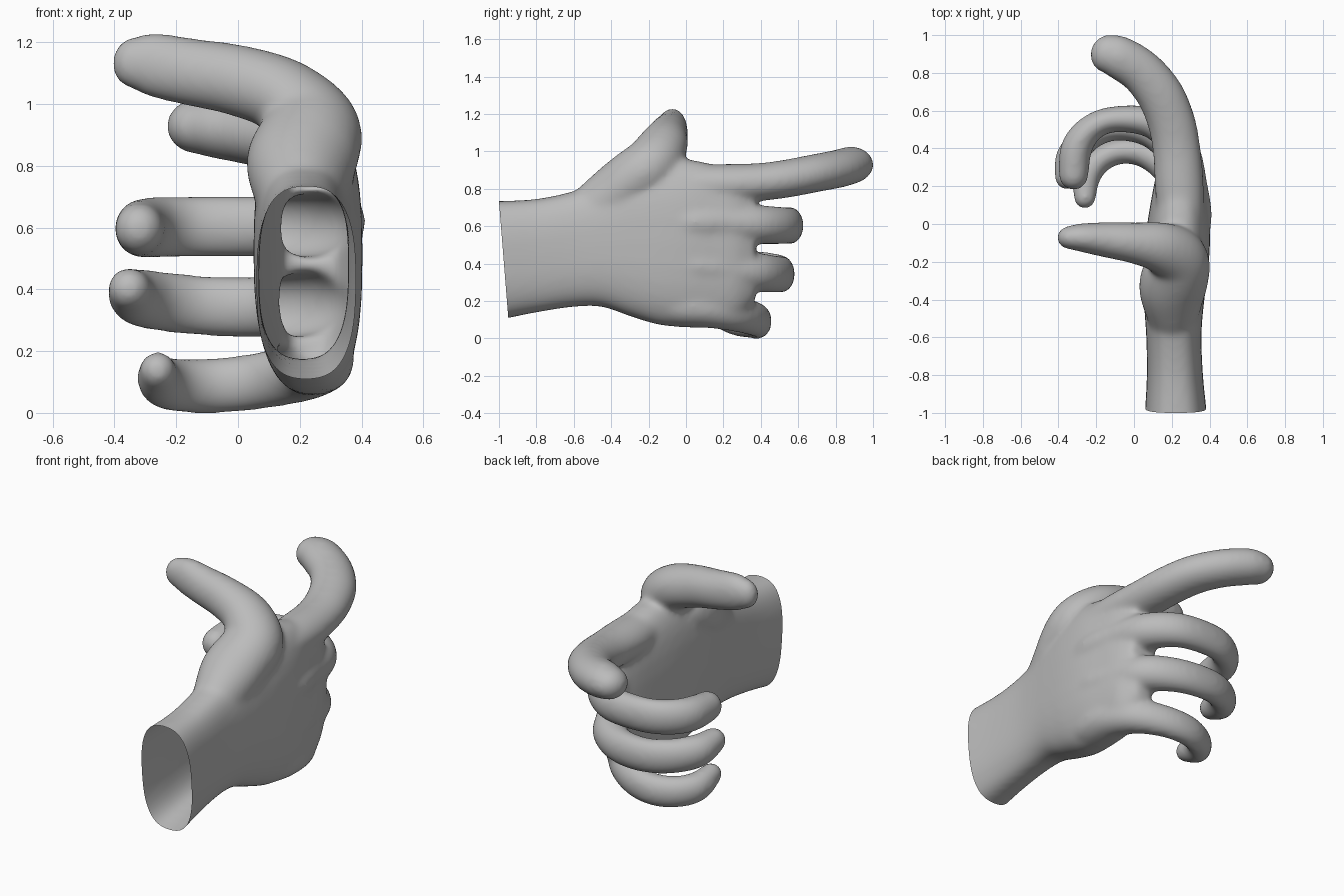
import bpy, bmesh, math
from mathutils import Vector

if "Cube" in bpy.data.objects:
    bpy.data.objects.remove(bpy.data.objects["Cube"])

SIDES = 32
STEPS = 6


def smooth_path(rows):
    """Catmull-Rom interpolation through rows of numbers."""
    p = [rows[0]] + rows + [rows[-1]]
    out = []
    for i in range(1, len(p) - 2):
        for s in range(STEPS):
            t = s / STEPS
            out.append([0.5 * (2 * b + (c - a) * t + (2 * a - 5 * b + 4 * c - d) * t * t
                               + (3 * b - a - 3 * c + d) * t ** 3)
                        for a, b, c, d in zip(*p[i - 1:i + 3])])
    return out + [list(rows[-1])]


def skin(bm, rings):
    """Join rings of points into a closed tube."""
    loops = [[bm.verts.new(p) for p in r] for r in rings]
    for a, b in zip(loops, loops[1:]):
        for i in range(SIDES):
            j = (i + 1) % SIDES
            bm.faces.new((a[i], a[j], b[j], b[i]))
    bm.faces.new(loops[0][::-1])
    bm.faces.new(loops[-1])


def digit(bm, rows):
    """Oval tube: rows are x, y, z, sideways radius, upright radius; round tip."""
    path = smooth_path(rows)
    rings = []

    def ring(c, t, rs, ru):
        side = t.cross(Vector((0, 0, 1))).normalized()
        up = side.cross(t).normalized()
        rings.append([c + side * rs * math.cos(2 * math.pi * k / SIDES)
                      + up * ru * math.sin(2 * math.pi * k / SIDES) for k in range(SIDES)])

    for i, r in enumerate(path):
        a, b = path[max(i - 1, 0)], path[min(i + 1, len(path) - 1)]
        t = (Vector(b[:3]) - Vector(a[:3])).normalized()
        ring(Vector(r[:3]), t, r[3], r[4])
    end, rs, ru = Vector(r[:3]), r[3], r[4]
    for k in range(1, 7):
        a = k / 6.5 * math.pi / 2
        ring(end + t * math.sin(a) * (rs + ru) / 2, t, rs * math.cos(a), ru * math.cos(a))
    skin(bm, rings)


def palm(bm, rows):
    """Rounded-box loft: rows are y, x min, x max, z min, z max."""
    rings = []
    for y, x0, x1, z0, z1 in smooth_path(rows):
        ring = []
        for k in range(SIDES):
            a = 2 * math.pi * k / SIDES
            c, s = math.cos(a), math.sin(a)
            ring.append(((x0 + x1) / 2 + (x1 - x0) / 2 * math.copysign(abs(c) ** 0.75, c), y,
                         (z0 + z1) / 2 + (z1 - z0) / 2 * math.copysign(abs(s) ** 0.75, s)))
        rings.append(ring)
    skin(bm, rings)


bm = bmesh.new()
# wrist and palm
palm(bm, [(-1.08, .055, .39, .09, .74), (-1, .058, .385, .1, .737), (-.8, .068, .365, .14, .748),
          (-.6, .065, .357, .17, .79), (-.45, .055, .367, .17, .85), (-.3, .05, .385, .12, .93),
          (-.15, .055, .4, .075, .96), (0, .07, .402, .06, .96), (.15, .095, .385, .06, .93),
          (.27, .12, .365, .1, .88), (.37, .15, .32, .2, .8)])
# thumb
digit(bm, [(.21, -.62, .6, .1, .12), (.205, -.48, .69, .14, .15), (.205, -.33, .81, .18, .16),
           (.235, -.195, .92, .163, .155), (.15, -.128, 1.025, .138, .125),
           (0, -.1, 1.078, .11, .116), (-.15, -.083, 1.105, .094, .11),
           (-.28, -.072, 1.13, .076, .104), (-.335, -.072, 1.135, .064, .085)])
# index finger
digit(bm, [(.25, 0, .82, .12, .11), (.24, .2, .825, .13, .11), (.225, .4, .838, .127, .102),
           (.195, .55, .858, .127, .102), (.135, .69, .885, .125, .102), (.035, .81, .908, .119, .102),
           (-.08, .882, .928, .115, .1), (-.135, .9, .93, .104, .09)])
# middle finger
digit(bm, [(.27, -.15, .62, .1, .09), (.28, .03, .62, .133, .11), (.275, .2, .62, .115, .107),
           (.235, .4, .61, .105, .104), (.11, .53, .605, .084, .1), (-.1, .555, .605, .069, .1),
           (-.23, .505, .603, .073, .1), (-.305, .4, .6, .084, .098), (-.32, .26, .598, .08, .084)])
# ring finger
digit(bm, [(.265, -.15, .4, .1, .09), (.273, .03, .39, .13, .11), (.267, .2, .375, .112, .107),
           (.22, .38, .355, .1, .104), (.08, .487, .345, .08, .1), (-.1, .51, .348, .069, .098),
           (-.24, .46, .362, .073, .098), (-.33, .36, .378, .082, .092), (-.352, .25, .403, .07, .07)])
# little finger
digit(bm, [(.25, -.2, .2, .08, .08), (.258, -.05, .18, .11, .11), (.26, .1, .165, .11, .105),
           (.21, .26, .138, .094, .1), (.08, .363, .107, .077, .093), (-.06, .388, .091, .069, .091),
           (-.18, .34, .09, .069, .088), (-.25, .25, .105, .073, .083), (-.26, .14, .14, .06, .062)])
bmesh.ops.recalc_face_normals(bm, faces=bm.faces)

mesh = bpy.data.meshes.new("hand")
bm.to_mesh(mesh)
bm.free()
hand = bpy.data.objects.new("hand", mesh)
bpy.context.collection.objects.link(hand)

# fuse the digits with the palm and soften the joins
remesh = hand.modifiers.new("fuse", 'REMESH')
remesh.mode = 'VOXEL'
remesh.voxel_size = 0.0125
soften = hand.modifiers.new("soften", 'SMOOTH')
soften.factor = 0.5
soften.iterations = 28
fused = bpy.data.meshes.new_from_object(
    hand.evaluated_get(bpy.context.evaluated_depsgraph_get()))
hand.modifiers.clear()
hand.data = fused

# open wrist, cut on a slight slant
bm = bmesh.new()
bm.from_mesh(fused)
bmesh.ops.bisect_plane(bm, geom=bm.verts[:] + bm.edges[:] + bm.faces[:],
                       plane_co=(0, -1, .735), plane_no=(0, .625, .05), clear_inner=True)
low = min(v.co.z for v in bm.verts)
for v in bm.verts:
    v.co.z -= low
for f in bm.faces:
    f.smooth = True
bm.to_mesh(fused)
bm.free()

skin_mat = bpy.data.materials.new("plain grey")
skin_mat.diffuse_color = (.5, .5, .5, 1)
skin_mat.use_nodes = True
skin_mat.node_tree.nodes["Principled BSDF"].inputs["Base Color"].default_value = skin_mat.diffuse_color
fused.materials.clear()
fused.materials.append(skin_mat)
